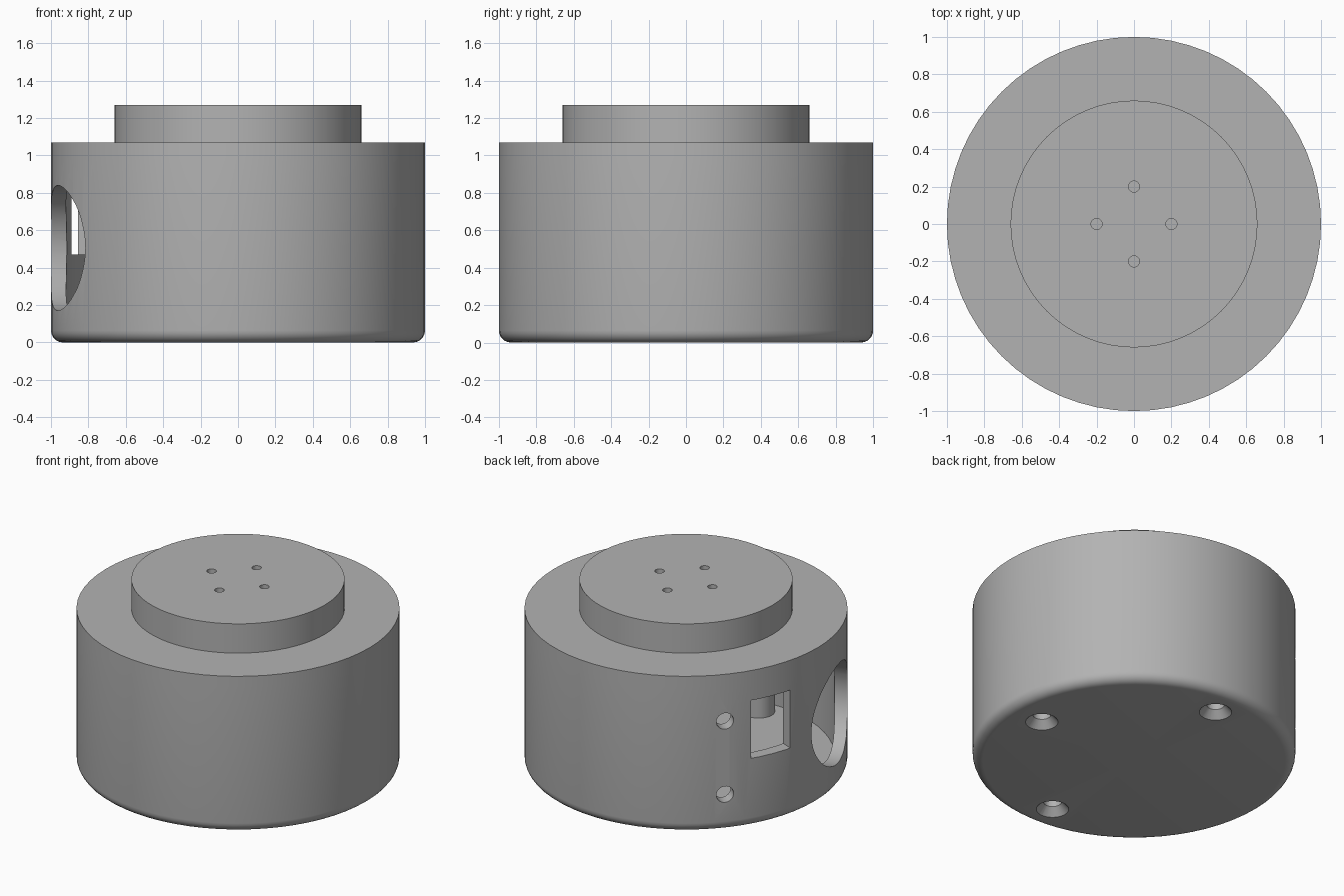
import bpy
import bmesh
import math
from mathutils import Matrix, Vector

if "Cube" in bpy.data.objects:
    bpy.data.objects.remove(bpy.data.objects["Cube"], do_unlink=True)

GREY = (0.45, 0.45, 0.45, 1.0)
mat = bpy.data.materials.new("plain grey")
mat.use_nodes = True
mat.diffuse_color = GREY
mat.node_tree.nodes["Principled BSDF"].inputs["Base Color"].default_value = GREY

WALL_INNER, FLOOR, RIM, LID_TOP, CAP_TOP = 0.92, 0.065, 1.0, 1.07, 1.27


def make_object(name, bm):
    bmesh.ops.recalc_face_normals(bm, faces=bm.faces)
    mesh = bpy.data.meshes.new(name)
    bm.to_mesh(mesh)
    bm.free()
    obj = bpy.data.objects.new(name, mesh)
    bpy.context.collection.objects.link(obj)
    mesh.materials.append(mat)
    return obj


def lathe(name, profile, steps):
    """Revolve an (r, z) profile that starts and ends on the axis."""
    bm = bmesh.new()
    verts = [bm.verts.new((r, 0, z)) for r, z in profile]
    edges = [bm.edges.new(pair) for pair in zip(verts, verts[1:])]
    bmesh.ops.spin(bm, geom=verts + edges, axis=(0, 0, 1), cent=(0, 0, 0),
                   angle=math.tau, steps=steps, use_merge=True)
    bmesh.ops.remove_doubles(bm, verts=bm.verts, dist=1e-5)
    return make_object(name, bm)


def rod(name, x, y, z0, z1, r0, r1=None, segments=32):
    """Upright cylinder or cone."""
    bm = bmesh.new()
    bmesh.ops.create_cone(bm, cap_ends=True, segments=segments, radius1=r0,
                          radius2=r0 if r1 is None else r1, depth=z1 - z0,
                          matrix=Matrix.Translation((x, y, (z0 + z1) / 2)))
    return make_object(name, bm)


def radial_place(azimuth, z):
    """Local x points outward through the wall at the given azimuth."""
    spin = Matrix.Rotation(math.radians(azimuth), 4, "Z")
    return Matrix.Translation((0, 0, z)) @ spin @ Matrix.Translation((0.95, 0, 0))


def side_bore(azimuth, z, radius, segments):
    bm = bmesh.new()
    turn = Matrix.Rotation(math.pi / 2, 4, "Y")
    bmesh.ops.create_cone(bm, cap_ends=True, segments=segments, radius1=radius,
                          radius2=radius, depth=0.4,
                          matrix=radial_place(azimuth, z) @ turn)
    return make_object("bore_cutter", bm)


def side_box(azimuth, z, width, height):
    bm = bmesh.new()
    size = Matrix.Diagonal(Vector((0.3, width, height, 1)))
    bmesh.ops.create_cube(bm, size=1, matrix=radial_place(azimuth, z) @ size)
    return make_object("window_cutter", bm)


def combine(target, tool, operation):
    mod = target.modifiers.new("combine", "BOOLEAN")
    mod.operation, mod.solver, mod.object = operation, "EXACT", tool
    bpy.context.view_layer.objects.active = target
    bpy.ops.object.modifier_apply(modifier=mod.name)
    bpy.data.objects.remove(tool, do_unlink=True)


def smooth(obj):
    bpy.ops.object.select_all(action="DESELECT")
    obj.select_set(True)
    bpy.context.view_layer.objects.active = obj
    bpy.ops.object.shade_smooth_by_angle(angle=math.radians(30))


# Hollow round housing with a rounded bottom edge
fillet = 0.065
corner = [(1 - fillet + fillet * math.sin(a), fillet - fillet * math.cos(a))
          for a in (math.pi / 2 * i / 6 for i in range(7))]
housing = lathe("housing", [(0, 0)] + corner + [(1, RIM), (WALL_INNER, RIM),
                (WALL_INNER, FLOOR), (0, FLOOR)], 64)

# Screw posts, bored and countersunk from below
posts = [(0, 0.785), (0.745, 0), (0, -0.785)]
for x, y in posts:
    combine(housing, rod("post", x, y, FLOOR - 0.03, RIM, 0.1), "UNION")
for x, y in posts:
    combine(housing, rod("bore", x, y, -0.1, RIM - 0.1, 0.055), "DIFFERENCE")
    combine(housing, rod("sink", x, y, -0.01, 0.05, 0.11, 0.055), "DIFFERENCE")

# Wall openings: large round port, rectangular window, two screw holes
combine(housing, side_bore(195.6, 0.505, 0.335, 64), "DIFFERENCE")
combine(housing, side_box(157, 0.668, 0.285, 0.396), "DIFFERENCE")
for z in (0.25, 0.75):
    combine(housing, side_bore(139, z, 0.055, 32), "DIFFERENCE")
smooth(housing)

# Lid with a raised round platform and four small holes
lid = lathe("lid", [(0, RIM), (1, RIM), (1, LID_TOP), (0.66, LID_TOP),
                    (0.66, CAP_TOP), (0, CAP_TOP)], 64)
for i in range(4):
    a = i * math.pi / 2
    combine(lid, rod("hole", 0.2 * math.cos(a), 0.2 * math.sin(a),
                     RIM - 0.1, CAP_TOP + 0.1, 0.03, segments=16), "DIFFERENCE")
smooth(lid)
